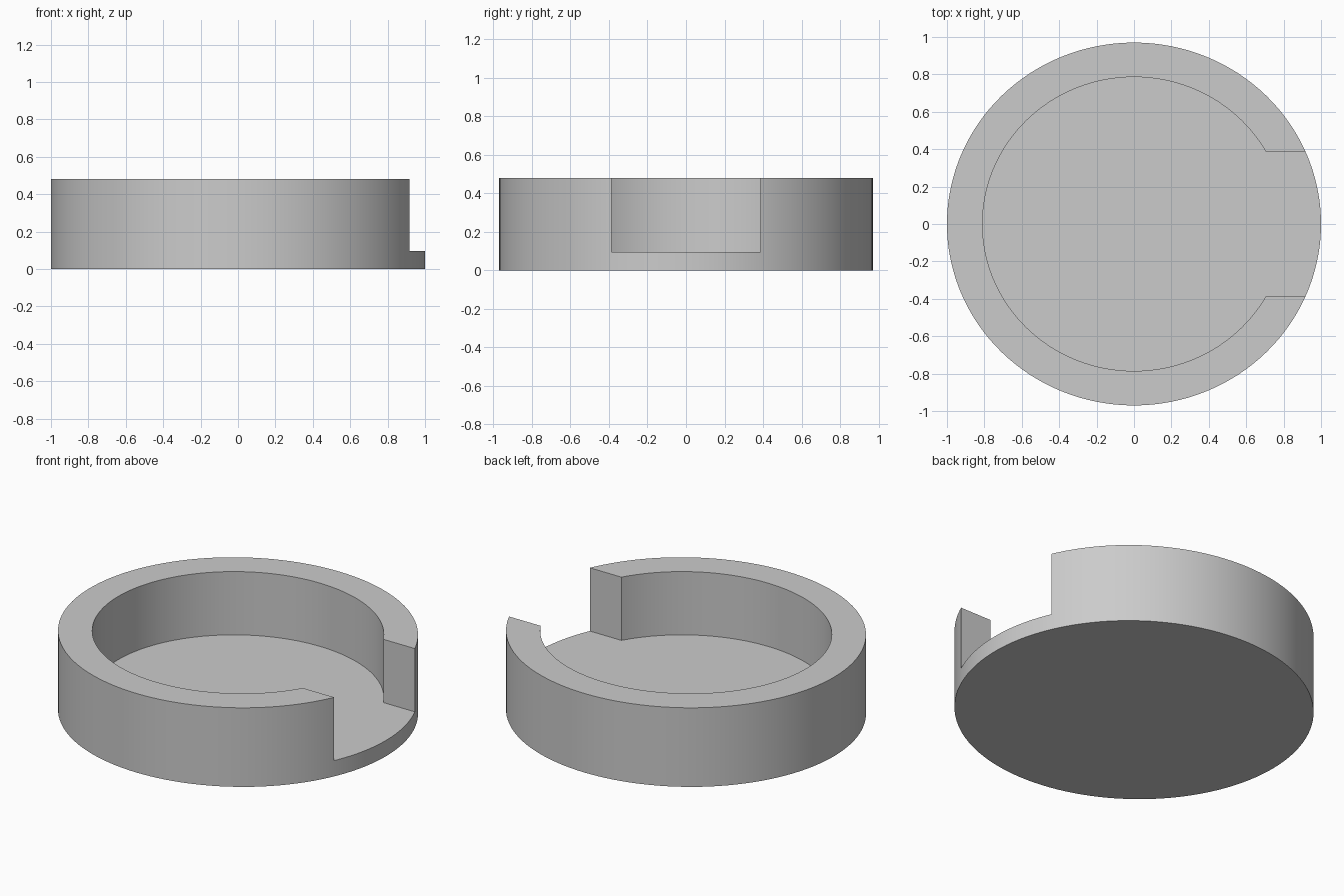
import bpy
import math

cube = bpy.data.objects.get("Cube")
if cube:
    bpy.data.objects.remove(cube, do_unlink=True)

HEIGHT, FLOOR = 0.48, 0.096
SQUASH = 0.97          # the plan is slightly oval
NOTCH_HALF = 0.387

grey = bpy.data.materials.new("plain grey")
grey.use_nodes = True
grey.diffuse_color = (0.6, 0.6, 0.6, 1)
grey.node_tree.nodes["Principled BSDF"].inputs["Base Color"].default_value = (0.6, 0.6, 0.6, 1)


def oval(name, radius, bottom, top):
    bpy.ops.mesh.primitive_cylinder_add(vertices=128, radius=radius, depth=top - bottom,
                                        location=(0, 0, (bottom + top) / 2))
    return finish(name, (1, SQUASH, 1))


def box(name, low, high):
    centre = [(a + b) / 2 for a, b in zip(low, high)]
    bpy.ops.mesh.primitive_cube_add(size=1, location=centre)
    return finish(name, [b - a for a, b in zip(low, high)])


def finish(name, scale):
    ob = bpy.context.object
    ob.name = name
    ob.scale = scale
    bpy.ops.object.transform_apply(location=True, rotation=False, scale=True)
    ob.data.materials.append(grey)
    return ob


def combine(target, other, operation):
    mod = target.modifiers.new(other.name, 'BOOLEAN')
    mod.operation = operation
    mod.solver = 'EXACT'
    mod.object = other
    bpy.context.view_layer.objects.active = target
    bpy.ops.object.modifier_apply(modifier=mod.name)
    bpy.data.objects.remove(other, do_unlink=True)


# Solid oval body
dish = oval("round_dish", 1, 0, HEIGHT)

# Hollow and side opening, joined so they share one flat floor
hollow = oval("hollow_cutter", 0.81, FLOOR, HEIGHT + 0.2)
opening = box("opening_cutter", (0, -NOTCH_HALF, FLOOR), (1.2, NOTCH_HALF, HEIGHT + 0.2))
combine(hollow, opening, 'UNION')
combine(dish, hollow, 'DIFFERENCE')

# Smooth walls with crisp rims
bpy.ops.object.select_all(action='DESELECT')
dish.select_set(True)
bpy.context.view_layer.objects.active = dish
bpy.ops.object.shade_smooth_by_angle(angle=math.radians(30))
